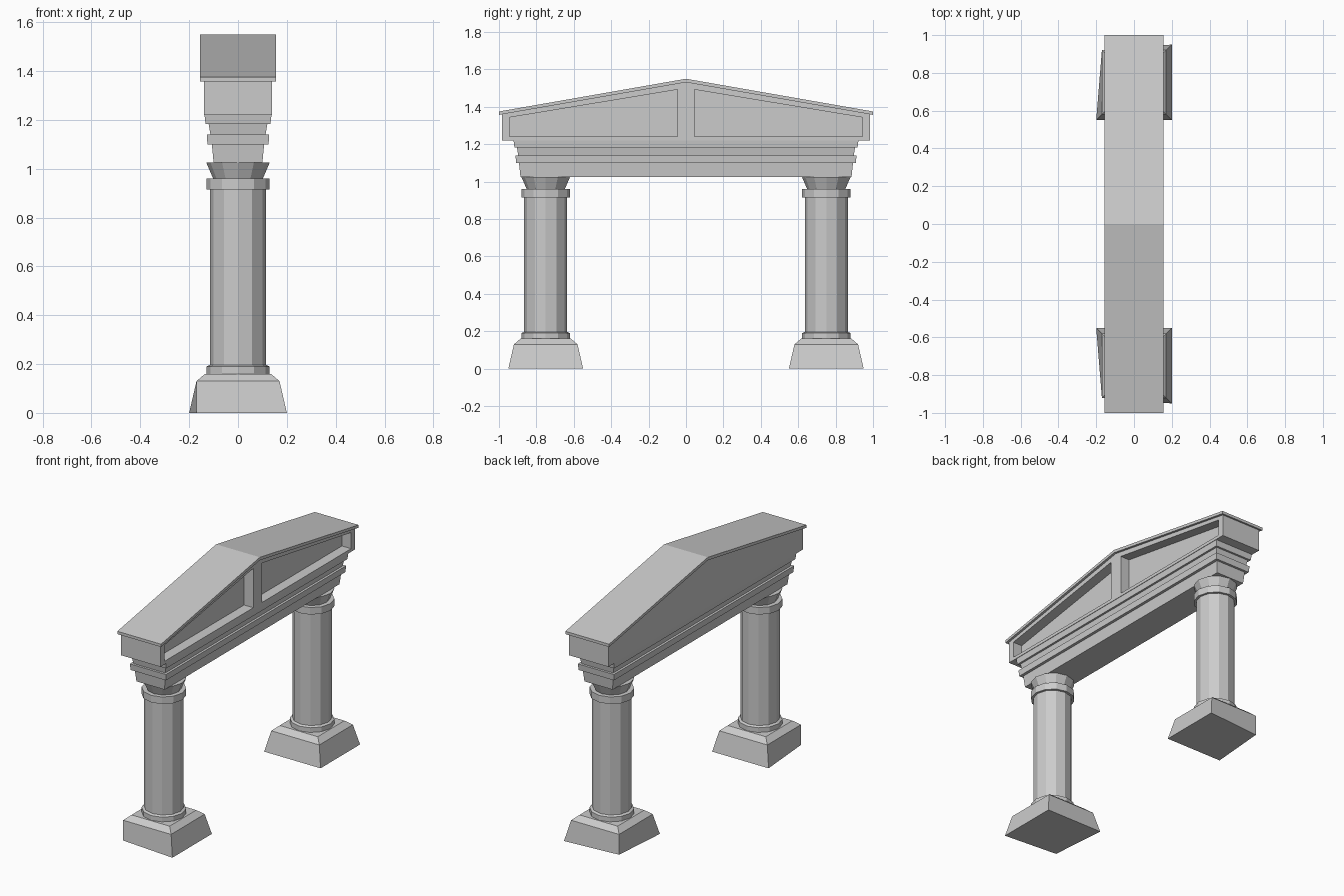
import bpy, bmesh
from math import cos, sin, pi

if "Cube" in bpy.data.objects:
    bpy.data.objects.remove(bpy.data.objects["Cube"])


def loft(name, rings, mirror=False):
    """Skin a closed solid through matching rings; optionally mirror it across y = 0."""
    bm = bmesh.new()
    loops = [[bm.verts.new(p) for p in ring] for ring in rings]
    n = len(loops[0])
    for a, b in zip(loops, loops[1:]):
        for i in range(n):
            j = (i + 1) % n
            bm.faces.new((a[i], a[j], b[j], b[i]))
    bm.faces.new(loops[0])
    bm.faces.new(loops[-1])
    bmesh.ops.recalc_face_normals(bm, faces=bm.faces)
    # drop walls lying on the mirror plane
    seam = [f for f in bm.faces if all(abs(v.co.y) < 1e-6 for v in f.verts)]
    bmesh.ops.delete(bm, geom=seam, context='FACES_ONLY')
    me = bpy.data.meshes.new(name)
    bm.to_mesh(me)
    bm.free()
    ob = bpy.data.objects.new(name, me)
    bpy.context.collection.objects.link(ob)
    if mirror:
        mod = ob.modifiers.new("mirror", 'MIRROR')
        mod.use_axis = (False, True, False)
    return ob


def rect(hx, hy, z, cy=0):
    return [(-hx, cy - hy, z), (hx, cy - hy, z), (hx, cy + hy, z), (-hx, cy + hy, z)]


def circle(r, z, cy, sides=12):
    return [(r * cos(2 * pi * i / sides), cy + r * sin(2 * pi * i / sides), z)
            for i in range(sides)]


def slab(x, profile):
    return [(x, y, z) for y, z in profile]


CY = 0.75  # column centre

# Plinths, with one outer back corner cut upright
foot = rect(0.2, 0.2, 0, CY)
foot[3] = (-0.17, CY + 0.17, 0)
loft("plinth", [foot, rect(0.17, 0.17, 0.13, CY), rect(0.135, 0.135, 0.16, CY)], True)

# Columns with foot ring, neck ring and flared capital
column = [(0.13, 0.16), (0.13, 0.19), (0.115, 0.197), (0.115, 0.915), (0.13, 0.915),
          (0.13, 0.96), (0.102, 0.96), (0.13, 1.025)]
loft("column", [circle(r, z, CY) for r, z in column], True)

# Stepped entablature
steps = [(0.10, 0.885, 1.025), (0.107, 0.893, 1.10), (0.125, 0.908, 1.10),
         (0.128, 0.912, 1.14), (0.113, 0.897, 1.14), (0.12, 0.904, 1.182),
         (0.133, 0.917, 1.182), (0.137, 0.922, 1.22)]
loft("entablature", [rect(*s) for s in steps])

# Pediment with a recessed panel in each half of its right-hand face
outer = [(0, 1.22), (0.985, 1.22), (0.985, 1.36), (0, 1.532)]
panel = [(0.045, 1.24), (0.945, 1.24), (0.945, 1.343), (0.045, 1.492)]
loft("pediment", [slab(-0.14, outer), slab(0.14, outer),
                  slab(0.14, panel), slab(0.075, panel)], True)

# Gabled roof slab
gable = [(0, 1.531), (1, 1.357), (1, 1.375), (0, 1.55)]
loft("roof", [slab(-0.155, gable), slab(0.155, gable)], True)
